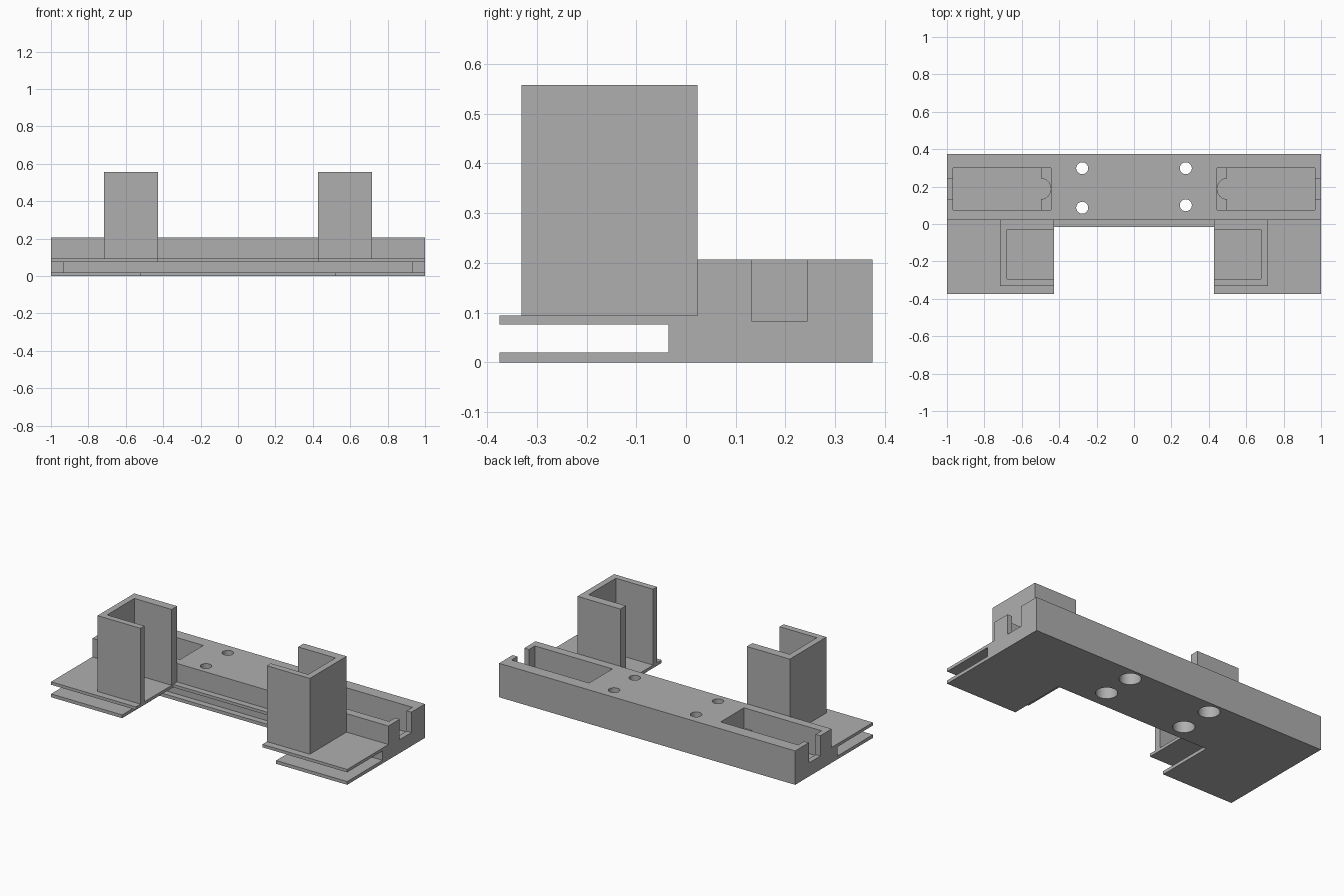
import bpy, bmesh, math

if "Cube" in bpy.data.objects:
    bpy.data.objects.remove(bpy.data.objects["Cube"], do_unlink=True)

grey = bpy.data.materials.new("plain grey")
grey.use_nodes = True
GREY = (0.43, 0.43, 0.43, 1)
grey.diffuse_color = GREY
grey.node_tree.nodes["Principled BSDF"].inputs["Base Color"].default_value = GREY


def prism(name, outline, z0, z1):
    """Extrude a flat outline from z0 up to z1."""
    bm = bmesh.new()
    face = bm.faces.new([bm.verts.new((x, y, z0)) for x, y in outline])
    top = bmesh.ops.extrude_face_region(bm, geom=[face])["geom"]
    for v in top:
        if isinstance(v, bmesh.types.BMVert):
            v.co.z = z1
    bmesh.ops.recalc_face_normals(bm, faces=bm.faces)
    mesh = bpy.data.meshes.new(name)
    bm.to_mesh(mesh)
    bm.free()
    mesh.materials.append(grey)
    obj = bpy.data.objects.new(name, mesh)
    bpy.context.collection.objects.link(obj)
    return obj


def rect(x0, x1, y0, y1):
    return [(x0, y0), (x1, y0), (x1, y1), (x0, y1)]


def circle(cx, cy, r, n=40):
    return [(cx + r * math.cos(math.tau * i / n), cy + r * math.sin(math.tau * i / n))
            for i in range(n)]


def flip(outline, side):
    return [(x * side, y) for x, y in outline]


def cut(target, outline, z0, z1):
    """Subtract a prism from the target."""
    cutter = prism("cutter", outline, z0, z1)
    cutter.hide_render = True
    mod = target.modifiers.new("cut", "BOOLEAN")
    mod.operation = "DIFFERENCE"
    mod.solver = "EXACT"
    mod.object = cutter
    bpy.context.view_layer.objects.active = target
    bpy.ops.object.modifier_apply(modifier=mod.name)
    bpy.data.objects.remove(cutter, do_unlink=True)


BACK, FRONT, BAR_Y, RAIL_Y = 0.375, -0.375, 0.023, -0.015
SHELF_Z, BAR_Z = 0.094, 0.207

# Main bar with a pocket and cable notch at each end
bar = prism("main_bar", rect(-1, 1, BAR_Y, BACK), 0, BAR_Z)
MID_Y, ARC_R = 0.188, 0.055
arc = [(0.497 - ARC_R * 0.95 * math.sin(math.pi * i / 16), MID_Y + ARC_R * math.cos(math.pi * i / 16))
       for i in range(17)]
pocket = [(0.968, 0.075), (0.968, 0.3), (0.497, 0.3)] + arc + [(0.497, 0.075)]
for side in (-1, 1):
    cut(bar, flip(pocket, side), 0.045, 0.3)
    cut(bar, flip(rect(0.444, 0.6, 0.075, 0.3), side), 0.083, 0.3)
    cut(bar, flip(rect(0.9, 1.1, 0.132, 0.244), side), 0.083, 0.3)

# Screw holes, widened from below
for x, y in ((-0.277, 0.298), (-0.277, 0.087), (0.277, 0.298), (0.277, 0.1)):
    cut(bar, circle(x, y, 0.032), -0.1, 0.3)
    cut(bar, circle(x, y, 0.06), -0.1, 0.14)


# Pair of plates forming the board slot
def plate(name, inner, z0, z1):
    prism(name, [(-1, BAR_Y), (-1, FRONT), (-inner, FRONT), (-inner, RAIL_Y),
                 (inner, RAIL_Y), (inner, FRONT), (1, FRONT), (1, BAR_Y)], z0, z1)


plate("lower_plate", 0.52, 0, 0.02)
plate("upper_plate", 0.427, 0.076, SHELF_Z)

# Slot end stops and the open channel towers
for side, word in ((-1, "right"), (1, "left")):
    prism(word + "_slot_stop", flip(rect(0.93, 1, -0.035, BAR_Y), side), 0.02, 0.076)
    tower = [(0.427, -0.331), (0.717, -0.331), (0.717, BAR_Y), (0.427, BAR_Y),
             (0.427, -0.03), (0.679, -0.03), (0.679, -0.293), (0.427, -0.293)]
    prism(word + "_tower", flip(tower, side), SHELF_Z, 0.557)

# Smooth the round holes, keep edges sharp
bpy.ops.object.select_all(action="DESELECT")
bar.select_set(True)
bpy.context.view_layer.objects.active = bar
bpy.ops.object.shade_smooth_by_angle(angle=math.radians(30))
